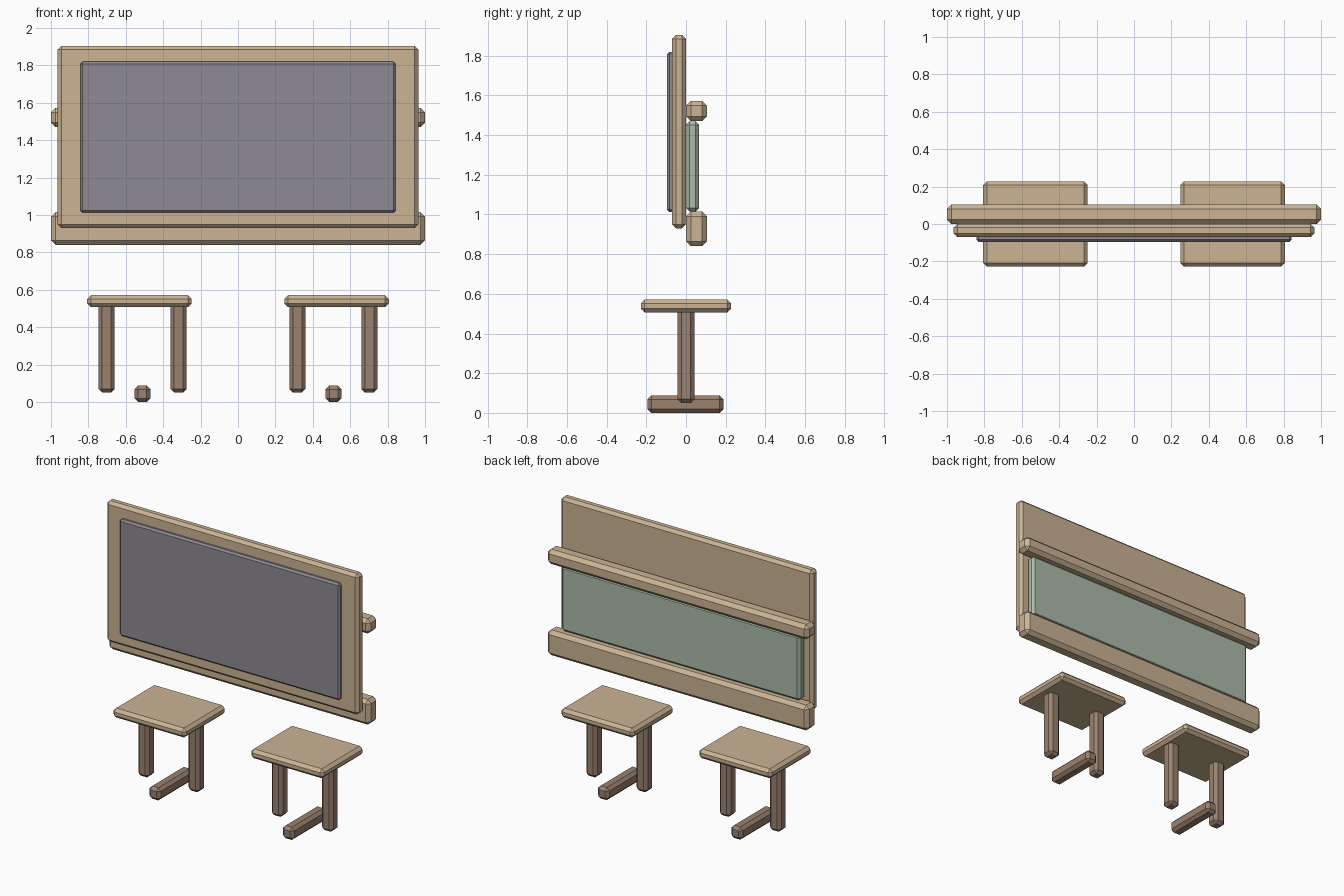
import bpy, bmesh

if "Cube" in bpy.data.objects:
    bpy.data.objects.remove(bpy.data.objects["Cube"])


def material(name, rgb):
    """Flat colour from 0-255 display values, stored as linear."""
    def lin(c):
        c /= 255
        return c / 12.92 if c <= 0.04045 else ((c + 0.055) / 1.055) ** 2.4
    m = bpy.data.materials.new(name)
    m.diffuse_color = (*[lin(c) for c in rgb], 1)
    m.use_nodes = True
    m.node_tree.nodes["Principled BSDF"].inputs["Base Color"].default_value = m.diffuse_color
    return m


tan = material("tan wood", (203, 180, 148))
brown = material("brown wood", (155, 130, 112))
grey = material("slate grey", (142, 138, 146))
green = material("pale green", (173, 187, 169))


def block(name, x, y, z, mat, bevel=0.02):
    """Box between the (min, max) limits with chamfered edges."""
    bm = bmesh.new()
    bmesh.ops.create_cube(bm, size=1)
    for v in bm.verts:
        for i, (lo, hi) in enumerate((x, y, z)):
            v.co[i] = lo if v.co[i] < 0 else hi
    bmesh.ops.bevel(bm, geom=bm.edges[:], offset=bevel, segments=1,
                    profile=0.5, affect='EDGES')
    mesh = bpy.data.meshes.new(name)
    bm.to_mesh(mesh)
    bm.free()
    mesh.materials.append(mat)
    ob = bpy.data.objects.new(name, mesh)
    bpy.context.collection.objects.link(ob)
    return ob


# Board with its writing surface
block("board_frame", (-0.965, 0.965), (-0.07, 0.0), (0.93, 1.905), tan)
block("board_surface", (-0.843, 0.843), (-0.096, -0.056), (1.013, 1.82), grey, 0.012)

# Rails and panel behind the board
block("lower_rail", (-1, 1), (0.0, 0.105), (0.84, 1.015), tan, 0.024)
block("upper_rail", (-1, 1), (0.0, 0.105), (1.47, 1.573), tan, 0.024)
block("back_panel", (-0.915, 0.915), (0.0, 0.066), (1.015, 1.47), green, 0.018)

# Two desks, each with a top, two legs and a foot bar
for side, cx in (("left", -0.527), ("right", 0.527)):
    s = 1 if cx > 0 else -1
    block(side + "_desk_top", (cx - 0.279, cx + 0.279), (-0.228, 0.228),
          (0.507, 0.572), tan)
    for label, lx in (("inner", 0.318), ("outer", 0.703)):
        block(f"{side}_{label}_leg", (s * lx - 0.043, s * lx + 0.043),
              (-0.043, 0.043), (0.05, 0.53), brown)
    block(side + "_foot_bar", (s * 0.511 - 0.043, s * 0.511 + 0.043),
          (-0.195, 0.19), (0.0, 0.088), brown)
